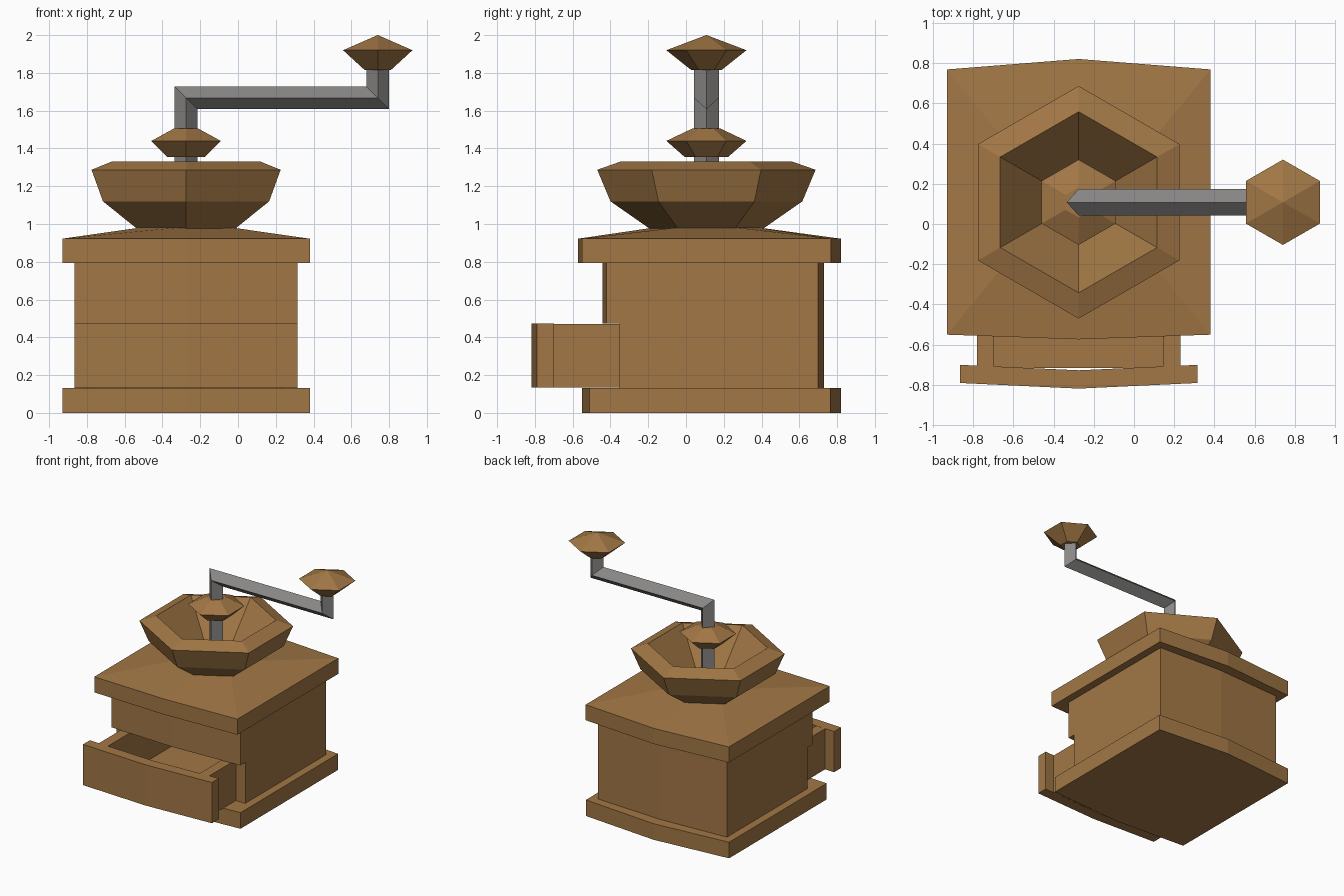
import bpy, bmesh, math

if "Cube" in bpy.data.objects:
    bpy.data.objects.remove(bpy.data.objects["Cube"])

CX, CY = -0.275, 0.108   # vertical axis of the grinder


def material(name, rgb):
    m = bpy.data.materials.new(name)
    m.diffuse_color = (*rgb, 1)
    m.use_nodes = True
    m.node_tree.nodes["Principled BSDF"].inputs["Base Color"].default_value = m.diffuse_color
    return m


WOOD = material("brown_wood", (0.36, 0.185, 0.06))
STEEL = material("grey_steel", (0.25, 0.245, 0.24))


def loft(name, rings, mat, loc=(0, 0, 0), closed=False):
    """Skin equal-length rings of points; cap the ends, or join last to first."""
    bm = bmesh.new()
    vr = [[bm.verts.new(p) for p in r] for r in rings]
    pairs = list(zip(vr, vr[1:]))
    if closed:
        pairs.append((vr[-1], vr[0]))
    else:
        bm.faces.new(vr[0])
        bm.faces.new(vr[-1])
    for a, b in pairs:
        n = len(a)
        for i in range(n):
            j = (i + 1) % n
            bm.faces.new((a[i], a[j], b[j], b[i]))
    bmesh.ops.remove_doubles(bm, verts=bm.verts, dist=1e-5)
    bmesh.ops.recalc_face_normals(bm, faces=bm.faces)
    me = bpy.data.meshes.new(name)
    bm.to_mesh(me)
    bm.free()
    me.materials.append(mat)
    ob = bpy.data.objects.new(name, me)
    ob.location = loc
    bpy.context.collection.objects.link(ob)
    return ob


def at(outline, z):
    return [(x, y, z) for x, y in outline]


def prism(name, outline, z0, z1, mat=WOOD):
    return loft(name, [at(outline, z0), at(outline, z1)], mat, (CX, 0, 0))


def bowed(w, front, front_mid, back, back_mid):
    """Rectangle whose front and back edges bulge at the middle."""
    return [(w, front), (w, back), (0, back_mid),
            (-w, back), (-w, front), (0, front_mid)]


def hexagon(r, cy=0.0):
    return [(r * math.cos(math.radians(a)), cy + r * math.sin(math.radians(a)))
            for a in range(-30, 330, 60)]


def hex_turned(name, profile, loc):
    """Six-sided turned part from (radius, z) pairs."""
    return loft(name, [at(hexagon(r), z) for r, z in profile], WOOD, loc)


# base slab
prism("base", bowed(0.655, -0.51, -0.55, 0.765, 0.82), 0, 0.133)

# lid: slab rising to a hexagonal collar
lid = bowed(0.655, -0.55, -0.573, 0.768, 0.82)
loft("lid", [at(lid, 0.793), at(lid, 0.922), at(hexagon(0.25, CY), 0.985)],
     WOOD, (CX, 0, 0))

# body with the drawer opening cut out
body = prism("body", bowed(0.59, -0.42, -0.443, 0.70, 0.73), 0.133, 0.793)
opening = [(-0.75, -0.6), (0.75, -0.6), (0.75, -0.355), (0.505, -0.355),
           (0.505, 0.6), (-0.505, 0.6), (-0.505, -0.355), (-0.75, -0.355)]
cutter = prism("drawer_opening_cutter", opening, 0.05, 0.472)
cutter.hide_render = True
cutter.hide_viewport = False
cutter.display_type = 'WIRE'
cut = body.modifiers.new("drawer_opening", 'BOOLEAN')
cut.operation = 'DIFFERENCE'
cut.solver = 'EXACT'
cut.object = cutter

# open drawer: bowed panel, U-shaped walls, floor
prism("drawer_front", [(-0.59, -0.79), (0, -0.818), (0.59, -0.79),
                       (0.59, -0.70), (0, -0.727), (-0.59, -0.70)], 0.135, 0.472)
prism("drawer_walls", [(-0.505, -0.71), (-0.42, -0.71), (-0.42, 0.18), (0.42, 0.18),
                       (0.42, -0.71), (0.505, -0.71), (0.505, 0.265), (-0.505, 0.265)],
      0.135, 0.471)
prism("drawer_floor", [(-0.43, -0.715), (0.43, -0.715), (0.43, 0.2), (-0.43, 0.2)],
      0.136, 0.152)

# bowl (outside up, over the rim, inside down)
hex_turned("bowl", [(0.30, 0.975), (0.508, 1.12), (0.578, 1.287), (0.45, 1.332),
                    (0.20, 1.04)], (CX, CY, 0))

# knobs
hex_turned("bowl_knob", [(0.115, 1.355), (0.212, 1.44), (0.075, 1.505)], (CX, CY, 0))
hex_turned("handle_knob", [(0.08, 1.815), (0.212, 1.92), (0.001, 2.0)], (0.74, CY, 0))

# crank: diamond section swept along a mitred path
R, RY, ARM_Z, END_X = 0.06, 0.066, 1.668, 0.74
section = [(R, 0), (0, RY), (-R, 0), (0, -RY)]   # (offset in path plane, offset in y)
path = [(CX, 1.03, 1, 0), (CX, ARM_Z, 1, -1), (END_X, ARM_Z, 1, -1), (END_X, 1.88, 1, 0)]
loft("crank", [[(x + s * dx, CY + t, z + s * dz) for s, t in section]
               for x, z, dx, dz in path], STEEL)
